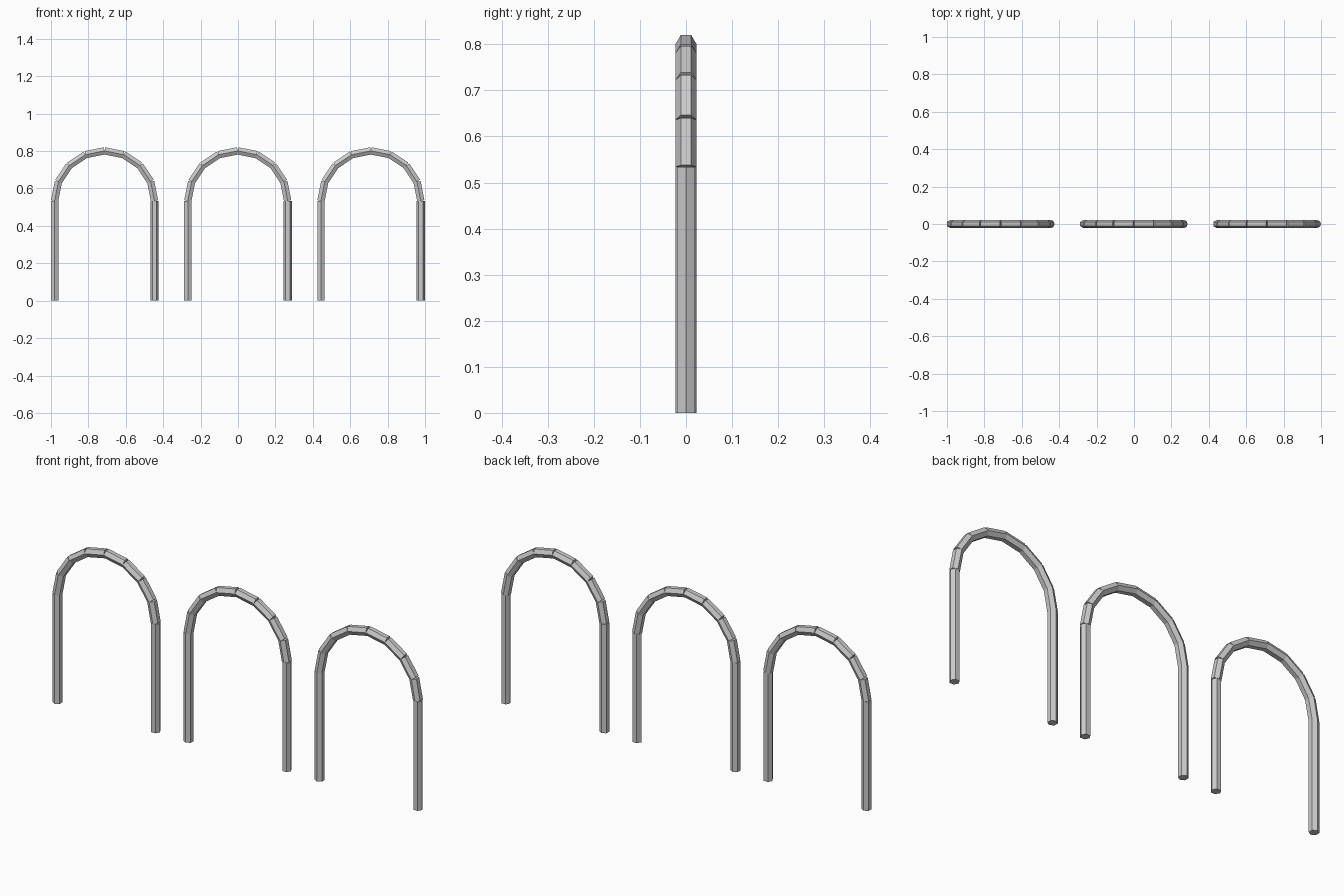
import bpy, bmesh, math
from mathutils import Matrix, Vector

if "Cube" in bpy.data.objects:
    bpy.data.objects.remove(bpy.data.objects["Cube"])

TUBE_R = 0.0225     # hexagonal tube radius
ARC_R = 0.267       # bend radius of the hoop
ARC_Z = 0.534       # height where the bend starts
STEPS = 8           # straight pieces in the bend
SPACING = 0.712


def add_tube(bm, a, b, twist=0.0):
    """Capped six-sided tube from a to b in the xz plane, corners facing +-y."""
    d = b - a
    tilt = math.atan2(d.x, d.z)
    m = (Matrix.Translation((a + b) / 2) @ Matrix.Rotation(tilt, 4, 'Y')
         @ Matrix.Rotation(math.pi / 2 + twist, 4, 'Z'))
    res = bmesh.ops.create_cone(bm, cap_ends=True, segments=6, radius1=TUBE_R,
                                radius2=TUBE_R, depth=d.length)
    vs = res["verts"]
    # normalise so that one corner lies on local +x before placing
    ang = math.atan2(vs[0].co.y, vs[0].co.x)
    bmesh.ops.transform(bm, matrix=m @ Matrix.Rotation(-ang, 4, 'Z'), verts=vs)


def make_hoop(name, x):
    bm = bmesh.new()
    pts = []
    for i in range(STEPS + 1):
        t = math.pi * (1 - i / STEPS)
        pts.append(Vector((ARC_R * math.cos(t), 0, ARC_Z + ARC_R * math.sin(t))))
    # left and right posts (the right one is turned a twelfth of a turn)
    add_tube(bm, Vector((-ARC_R, 0, 0)), pts[0])
    add_tube(bm, Vector((ARC_R, 0, 0)), pts[-1], math.radians(30))
    # bend made of straight pieces
    for a, b in zip(pts, pts[1:]):
        add_tube(bm, a, b)
    me = bpy.data.meshes.new(name)
    bm.to_mesh(me)
    bm.free()
    ob = bpy.data.objects.new(name, me)
    ob.location.x = x
    bpy.context.collection.objects.link(ob)


# Row of three hoops
for n, label in enumerate(("left", "middle", "right")):
    make_hoop(label + "_rack_hoop", (n - 1) * SPACING - 0.0015)
